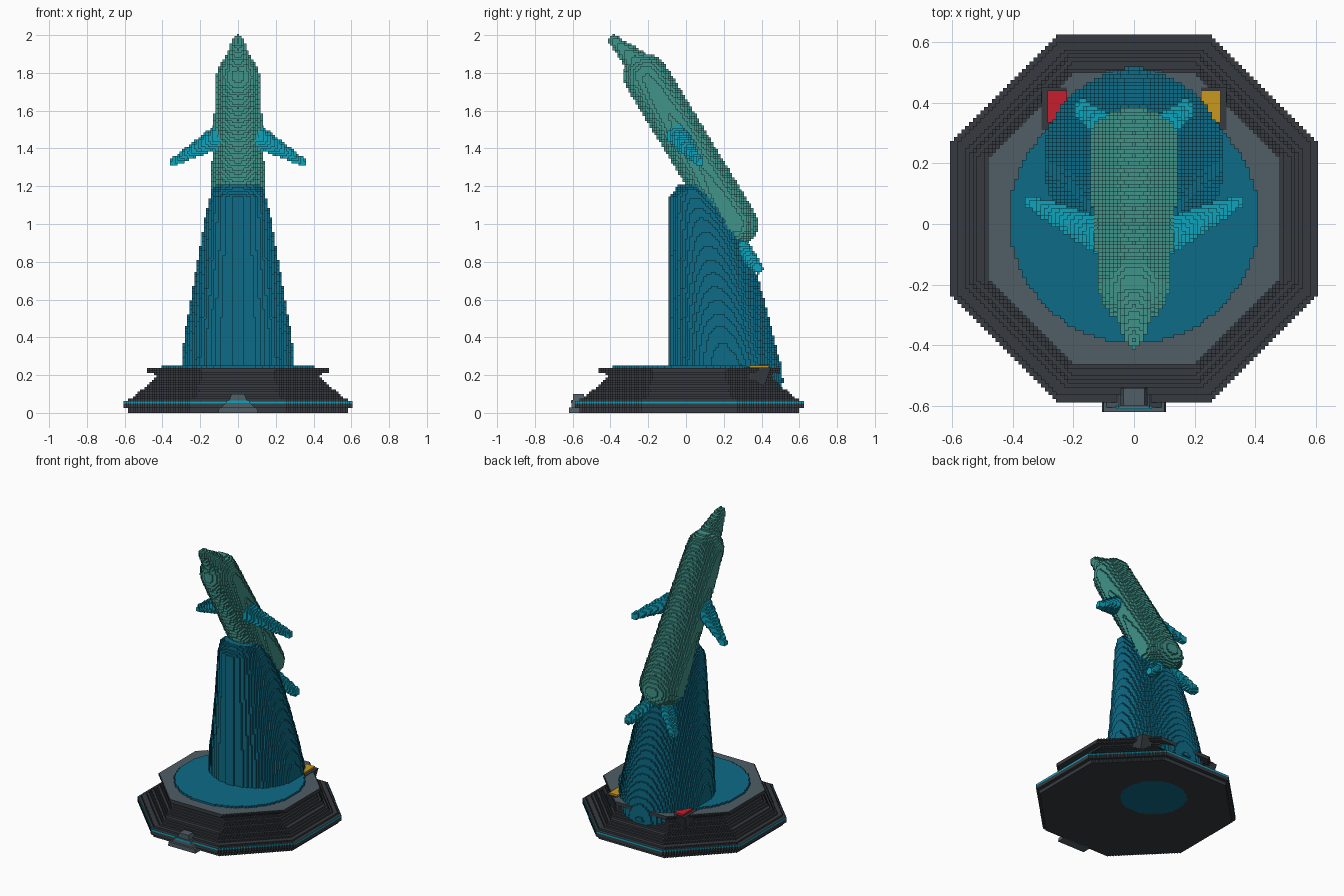
import bpy, bmesh, math
from mathutils import Vector

cube = bpy.data.objects.get("Cube")
if cube:
    bpy.data.objects.remove(cube, do_unlink=True)

BLOCK = 0.0125        # edge length of one block
BASE_Y = 0.0175       # centre of the octagonal base


def material(name, hexcode):
    rgb = [int(hexcode[i:i + 2], 16) / 255 for i in (0, 2, 4)]
    lin = [c / 12.92 if c < 0.04 else ((c + 0.055) / 1.055) ** 2.4 for c in rgb]
    mat = bpy.data.materials.new(name)
    mat.use_nodes = True
    mat.diffuse_color = (*lin, 1)
    mat.node_tree.nodes["Principled BSDF"].inputs["Base Color"].default_value = (*lin, 1)
    return mat


CHARCOAL = material("charcoal", "363B41")
SLATE = material("slate grey", "505D66")
TEAL = material("deep teal", "0D6B86")
CYAN = material("bright cyan", "10A3BC")
SKIN = material("sea green", "409489")
RED = material("red", "C4202E")
YELLOW = material("yellow", "C8981F")


def add_object(name, bm, *mats):
    bmesh.ops.recalc_face_normals(bm, faces=bm.faces[:])
    mesh = bpy.data.meshes.new(name)
    bm.to_mesh(mesh)
    bm.free()
    obj = bpy.data.objects.new(name, mesh)
    bpy.context.collection.objects.link(obj)
    for mat in mats:
        mesh.materials.append(mat)
    return obj


def make_blocky(obj):
    """Turn a closed solid into small axis-aligned blocks."""
    size = max(max(v.co[i] for v in obj.data.vertices)
               - min(v.co[i] for v in obj.data.vertices) for i in range(3))
    mod = obj.modifiers.new("blocks", 'REMESH')
    mod.mode = 'BLOCKS'
    mod.octree_depth = math.ceil(math.log2(size / (0.95 * BLOCK)))
    mod.scale = size / (BLOCK * 2 ** mod.octree_depth)
    mod.use_remove_disconnected = False
    mats = list(obj.data.materials)
    graph = bpy.context.evaluated_depsgraph_get()
    mesh = bpy.data.meshes.new_from_object(obj.evaluated_get(graph))
    obj.modifiers.clear()
    if len(mesh.polygons) > 20:
        mesh.materials.clear()
        for mat in mats:
            mesh.materials.append(mat)
        for face in mesh.polygons:
            face.use_smooth = False
        obj.data = mesh
    return obj


def loft(name, rings, sides, *mats):
    """Stack of elliptical rings: (z, centre y, half width x, half depth y)."""
    bm = bmesh.new()
    loops = []
    for z, yc, rx, ry in rings:
        angles = [math.tau * (i + 0.5) / sides for i in range(sides)]
        loops.append([bm.verts.new((rx * math.cos(a), yc + ry * math.sin(a), z))
                      for a in angles])
    for low, high in zip(loops, loops[1:]):
        for i in range(sides):
            j = (i + 1) % sides
            bm.faces.new((low[i], low[j], high[j], high[i]))
    bm.faces.new(loops[0][::-1])
    bm.faces.new(loops[-1])
    return add_object(name, bm, *mats)


def hull(name, balls, *mats):
    """Convex skin around ellipsoids: (centre, radii)."""
    bm = bmesh.new()
    for centre, radii in balls:
        new = bmesh.ops.create_uvsphere(bm, u_segments=24, v_segments=14, radius=1)["verts"]
        for v in new:
            v.co = Vector(centre) + Vector(a * b for a, b in zip(v.co, radii))
    points = [v.co.copy() for v in bm.verts]
    bm.clear()
    for p in points:
        bm.verts.new(p)
    result = bmesh.ops.convex_hull(bm, input=bm.verts[:])
    loose = {g for g in result["geom_interior"] + result["geom_unused"]
             if isinstance(g, bmesh.types.BMVert)}
    bmesh.ops.delete(bm, geom=list(loose), context='VERTS')
    return add_object(name, bm, *mats)


def prism(name, bottom, top, *mats):
    """Tapered box; each end is (x0, x1, y0, y1, z)."""
    bm = bmesh.new()
    for x0, x1, y0, y1, z in (bottom, top):
        for x, y in ((x0, y0), (x1, y0), (x1, y1), (x0, y1)):
            bm.verts.new((x, y, z))
    bmesh.ops.convex_hull(bm, input=bm.verts[:])
    return add_object(name, bm, *mats)


# Octagonal base: foot, rim, sloping wall and overhanging deck
profile = [(0, 0.585), (0.02, 0.585), (0.03, 0.607), (0.066, 0.607), (0.072, 0.56),
           (0.2, 0.43), (0.215, 0.475), (19 * BLOCK, 0.485)]
corner = 1 / math.cos(math.pi / 8)
base = make_blocky(loft("base", [(z, BASE_Y, a * corner, a * corner) for z, a in profile],
                        8, CHARCOAL, SLATE, CYAN, TEAL))
for face in base.data.polygons:
    c, up = face.center, face.normal.z
    if up > 0.9 and c.z > 0.2:
        face.material_index = 1
    elif abs(up) < 0.5 and 0.046 < c.z < 0.066:
        face.material_index = 2
    elif up < -0.9 and c.z < 0.02 and math.hypot(c.x, c.y - 0.19) < 0.21:
        face.material_index = 3

# Round pool on the deck
make_blocky(loft("pool", [(z, BASE_Y, 0.41, 0.41) for z in (0.25 - 3 * BLOCK, 0.25)],
                 64, TEAL))

# Wave column: upright front, sloping back (z, back y, half width)
front = -0.09
wave = [(0.1, 0.49, 0.28), (0.16, 0.515, 0.3), (0.25, 0.505, 0.3), (0.4, 0.465, 0.285),
        (0.6, 0.415, 0.25), (0.8, 0.355, 0.215), (0.95, 0.3, 0.19), (1.05, 0.24, 0.172),
        (1.14, 0.18, 0.15)]
rings = [(z, (front + back) / 2, w, (back - front) / 2) for z, back, w in wave]
rings += [(1.18, 0.03, 0.14, 0.09), (1.205, 0.02, 0.11, 0.06)]
make_blocky(loft("wave", rings, 48, TEAL))

# Leaping animal: body and snout
make_blocky(hull("body", [((0, -0.21, 1.78), (0.115, 0.12, 0.12)),
                          ((0, 0.02, 1.4), (0.135, 0.12, 0.12)),
                          ((0, 0.262, 1.0), (0.15, 0.12, 0.12))], SKIN))
make_blocky(hull("snout", [((0, -0.25, 1.845), (0.075, 0.07, 0.07)),
                           ((0, -0.383, 1.974), (0.028, 0.027, 0.027))], SKIN))

# Paired flippers, tail flukes and corner markers
for side, label, colour in ((1, "left", YELLOW), (-1, "right", RED)):
    make_blocky(hull(label + "_flipper", [
        ((side * 0.1, -0.045, 1.465), (0.06, 0.06, 0.06)),
        ((side * 0.345, 0.075, 1.325), (0.02, 0.022, 0.02))], CYAN))
    make_blocky(hull(label + "_fluke", [
        ((side * 0.07, 0.3, 0.87), (0.045, 0.045, 0.045)),
        ((side * 0.172, 0.38, 0.765), (0.028, 0.03, 0.028))], CYAN))
    inner, outer = sorted((side * 0.22, side * 0.285))
    prism(label + "_marker", (inner, outer, 0.335, 0.44, 0.238),
          (inner, outer, 0.335, 0.44, 0.252), colour)
    x0, x1 = sorted((side * 0.22, side * 0.305))
    b0, b1 = sorted((side * 0.22, side * 0.29))
    prism(label + "_bracket", (b0, b1, 0.35, 0.4, 0.1),
          (x0, x1, 0.31, 0.45, 0.24), CHARCOAL)

# Front step with a stud and a cyan strip
prism("front_step", (-0.105, 0.105, -0.62, -0.55, 0), (-0.1, 0.1, -0.62, -0.55, 0.028), SLATE)
prism("step_riser", (-0.09, 0.09, -0.605, -0.55, 0.028),
      (-0.05, 0.05, -0.605, -0.55, 0.068), SLATE)
prism("step_strip", (-0.06, 0.06, -0.609, -0.6, 0.052),
      (-0.06, 0.06, -0.609, -0.6, 0.066), CYAN)
prism("step_stud", (-0.045, 0.045, -0.598, -0.54, 0.068),
      (-0.035, 0.035, -0.598, -0.54, 0.1), SLATE)
